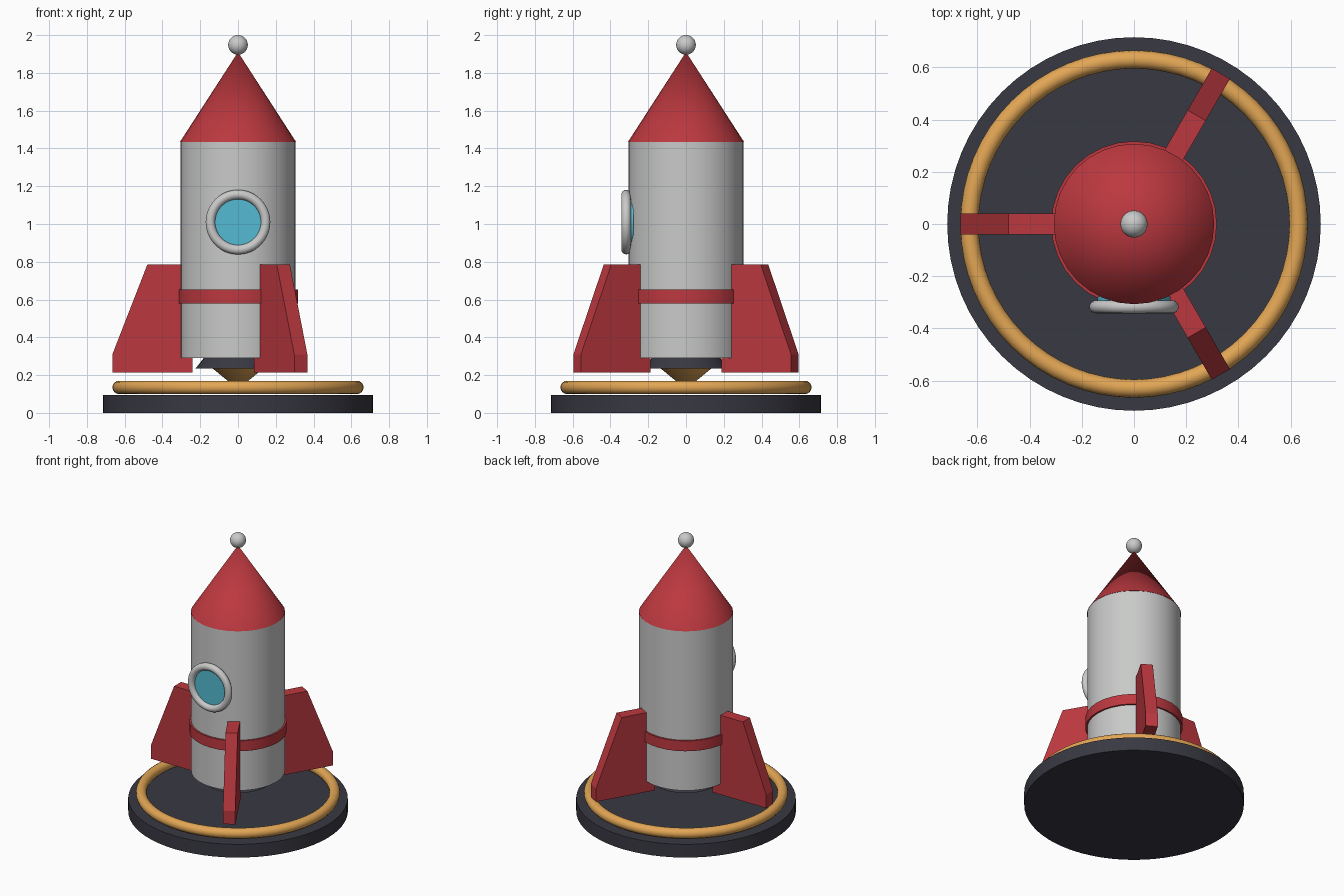
import bpy
import math
from mathutils import Matrix

if "Cube" in bpy.data.objects:
    bpy.data.objects.remove(bpy.data.objects["Cube"])


def material(name, rgb):
    mat = bpy.data.materials.new(name)
    mat.use_nodes = True
    mat.diffuse_color = (*rgb, 1)
    mat.node_tree.nodes["Principled BSDF"].inputs["Base Color"].default_value = (*rgb, 1)
    return mat


red = material("red paint", (0.50, 0.04, 0.05))
silver = material("light grey metal", (0.58, 0.59, 0.58))
dark = material("dark slate", (0.04, 0.04, 0.055))
gold = material("gold", (0.76, 0.38, 0.09))
blue = material("blue glass", (0.09, 0.50, 0.65))


def finish(name, mat, smooth=True):
    obj = bpy.context.object
    obj.name = obj.data.name = name
    obj.data.materials.append(mat)
    if smooth:
        bpy.ops.object.shade_smooth_by_angle(angle=math.radians(35))
    return obj


def frustum(name, mat, r_low, r_high, z_low, z_high, sides=32, smooth=True):
    bpy.ops.mesh.primitive_cone_add(
        vertices=sides, radius1=r_low, radius2=r_high, depth=z_high - z_low,
        location=(0, 0, (z_low + z_high) / 2))
    return finish(name, mat, smooth)


def ring(name, mat, major, minor, location, tilt=0):
    bpy.ops.mesh.primitive_torus_add(
        major_segments=64, minor_segments=16, major_radius=major,
        minor_radius=minor, location=location, rotation=(tilt, 0, 0))
    return finish(name, mat)


# Display stand
frustum("stand_base", dark, 0.715, 0.715, 0, 0.095, sides=64)
ring("stand_ring", gold, 0.63, 0.035, (0, 0, 0.135))

# Rocket hull, nose and engine
frustum("hull", silver, 0.305, 0.305, 0.29, 1.435)
frustum("nose_cone", red, 0.307, 0, 1.435, 1.91)
frustum("hull_band", red, 0.317, 0.317, 0.578, 0.652)
frustum("engine_nozzle", dark, 0.225, 0.15, 0.235, 0.33)
frustum("exhaust_flame", gold, 0, 0.14, 0.125, 0.24)
bpy.ops.mesh.primitive_uv_sphere_add(
    segments=24, ring_count=16, radius=0.052, location=(0, 0, 1.948))
finish("nose_ball", silver)

# Porthole on the front
quarter = math.radians(90)
ring("porthole_frame", silver, 0.146, 0.025, (0, -0.317, 1.01), quarter)
bpy.ops.mesh.primitive_cylinder_add(
    vertices=48, radius=0.14, depth=0.04, location=(0, -0.297, 1.01),
    rotation=(quarter, 0, 0))
finish("porthole_glass", blue)

# Three fins: a radial profile given thickness, then turned about the hull
PROFILE = [(0.24, 0.215), (0.665, 0.215), (0.665, 0.31), (0.48, 0.785), (0.24, 0.785)]
HALF = 0.04


def fin(name, degrees):
    n = len(PROFILE)
    verts = [(r, side, z) for side in (-HALF, HALF) for r, z in PROFILE]
    faces = [tuple(range(n)), tuple(reversed(range(n, 2 * n)))]
    faces += [(i, i + n, (i + 1) % n + n, (i + 1) % n) for i in range(n)]
    mesh = bpy.data.meshes.new(name)
    mesh.from_pydata(verts, [], faces)
    mesh.transform(Matrix.Rotation(math.radians(degrees), 4, "Z"))
    mesh.materials.append(red)
    obj = bpy.data.objects.new(name, mesh)
    bpy.context.collection.objects.link(obj)


for name, degrees in (("right_fin", 180), ("back_left_fin", 60), ("front_left_fin", -60)):
    fin(name, degrees)
